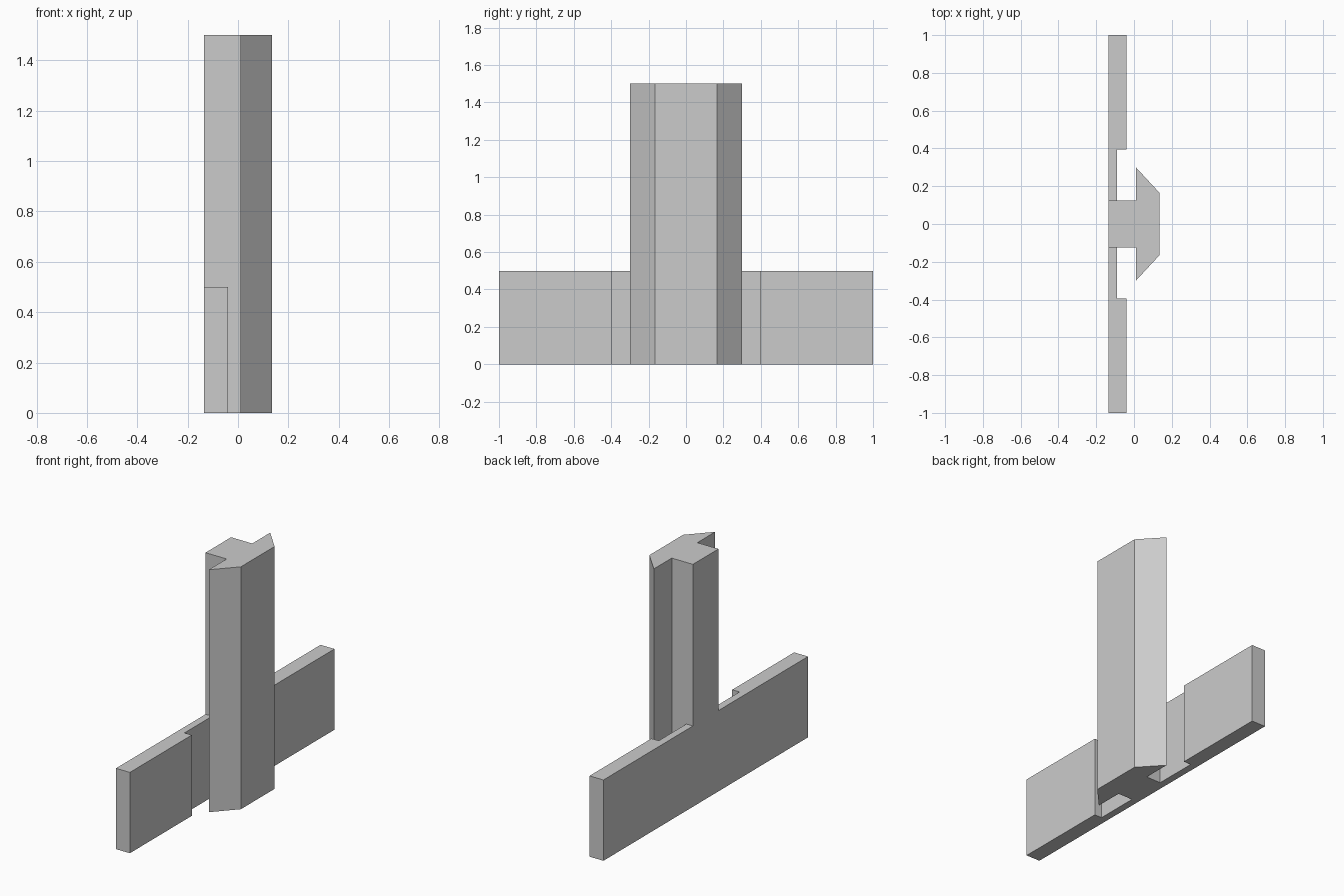
import bpy
import bmesh

cube = bpy.data.objects.get("Cube")
if cube:
    bpy.data.objects.remove(cube, do_unlink=True)

GREY = (0.6, 0.6, 0.6, 1.0)
grey = bpy.data.materials.new("light_grey")
grey.use_nodes = True
grey.diffuse_color = GREY
grey.node_tree.nodes["Principled BSDF"].inputs["Base Color"].default_value = GREY


def extrude_profile(name, half, height):
    """Mirror a half outline across y = 0 and raise it to a solid."""
    outline = half + [(x, -y) for x, y in reversed(half)]
    bm = bmesh.new()
    base = bm.faces.new([bm.verts.new((x, y, 0)) for x, y in outline])
    raised = bmesh.ops.extrude_face_region(bm, geom=[base])["geom"]
    top = [v for v in raised if isinstance(v, bmesh.types.BMVert)]
    bmesh.ops.translate(bm, verts=top, vec=(0, 0, height))
    bmesh.ops.recalc_face_normals(bm, faces=bm.faces)
    mesh = bpy.data.meshes.new(name)
    bm.to_mesh(mesh)
    bm.free()
    mesh.materials.append(grey)
    obj = bpy.data.objects.new(name, mesh)
    bpy.context.collection.objects.link(obj)
    return obj


BACK = -0.135    # flat rear plane
STEM = 0.125     # half width of the column stem

# Tall column: narrow stem with a wide chamfered head
extrude_profile("column", [
    (BACK, STEM), (0.01, STEM), (0.01, 0.3), (0.135, 0.165),
], 1.5)

# Low wall on each side: thin web by the column, thick outer panel
wall = [(BACK, STEM), (-0.09, STEM), (-0.09, 0.395),
        (-0.04, 0.395), (-0.04, 1.0), (BACK, 1.0)]


def build_wall(name, side):
    bm = bmesh.new()
    base = bm.faces.new([bm.verts.new((x, side * y, 0)) for x, y in wall])
    raised = bmesh.ops.extrude_face_region(bm, geom=[base])["geom"]
    top = [v for v in raised if isinstance(v, bmesh.types.BMVert)]
    bmesh.ops.translate(bm, verts=top, vec=(0, 0, 0.5))
    bmesh.ops.recalc_face_normals(bm, faces=bm.faces)
    mesh = bpy.data.meshes.new(name)
    bm.to_mesh(mesh)
    bm.free()
    mesh.materials.append(grey)
    bpy.context.collection.objects.link(bpy.data.objects.new(name, mesh))


for name, side in (("front_wall", -1), ("back_wall", 1)):
    build_wall(name, side)
